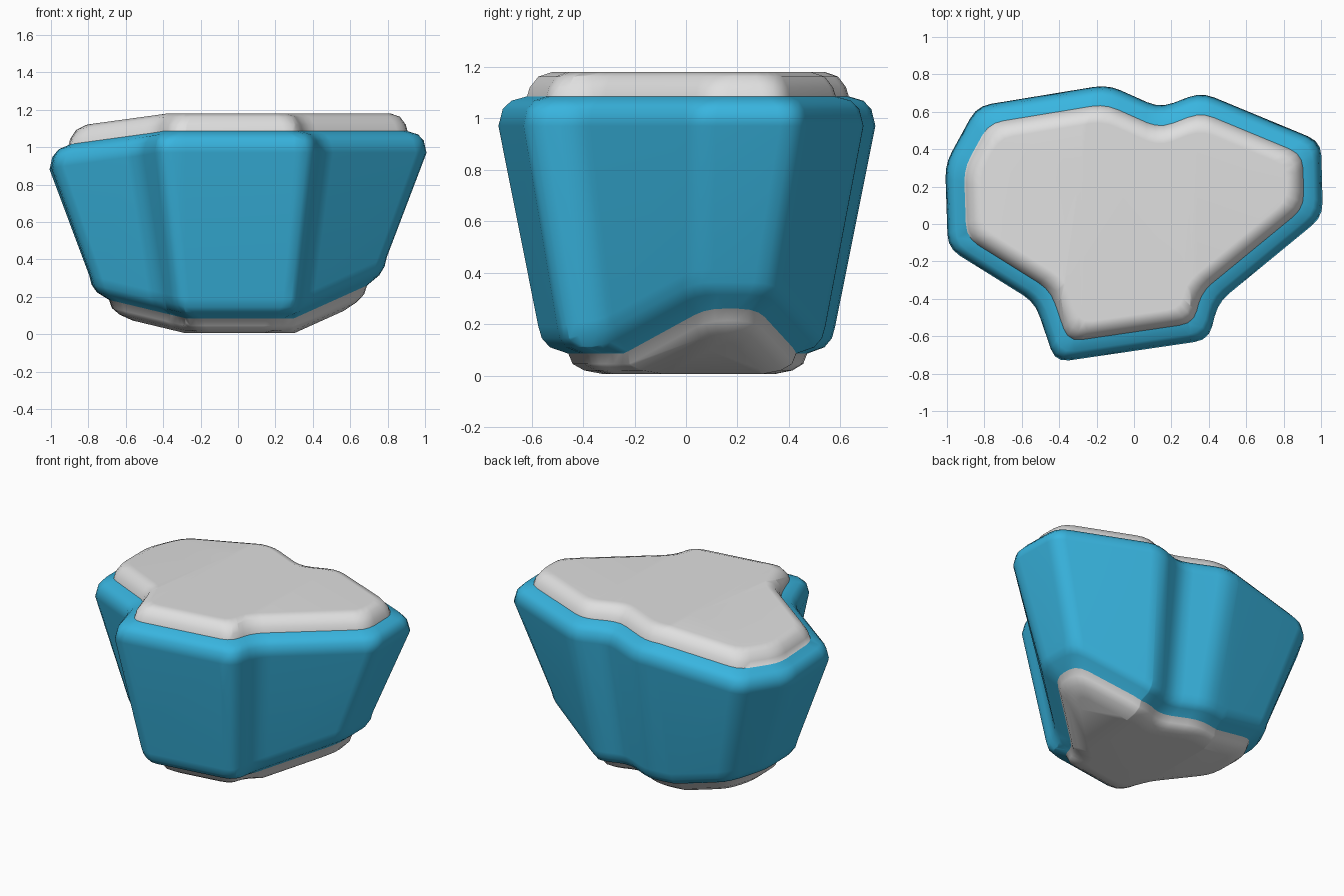
import bpy, bmesh
from mathutils import Vector

if "Cube" in bpy.data.objects:
    bpy.data.objects.remove(bpy.data.objects["Cube"])


def material(name, rgb):
    m = bpy.data.materials.new(name)
    m.diffuse_color = (*rgb, 1)
    m.use_nodes = True
    m.node_tree.nodes["Principled BSDF"].inputs["Base Color"].default_value = m.diffuse_color
    return m


# Sharp outline at the widest level, counter-clockwise
OUTLINE = [Vector(p) for p in (
    (-0.42, -0.74), (0.40, -0.62), (0.45, -0.42), (1.01, 0.04), (1.0, 0.44),
    (0.36, 0.705), (0.14, 0.62), (-0.14, 0.745), (-0.84, 0.63),
    (-1.01, 0.32), (-0.995, -0.13), (-0.53, -0.42))]

# Layers: scale, inset, height
LAYERS = [
    (0.79, 0.23, 0.005), (0.79, 0.16, 0.02), (0.79, 0.12, 0.045), (0.79, 0.105, 0.085),
    (0.79, 0.04, 0.11), (0.79, 0.012, 0.145), (0.79, 0.0, 0.19),
    (1.0, 0.0, 0.97), (1.0, 0.015, 1.035), (1.0, 0.045, 1.068), (1.0, 0.10, 1.085),
    (1.0, 0.11, 1.12), (1.0, 0.14, 1.162), (1.0, 0.19, 1.18)]
LOW, HIGH = 0.19, 0.97


def inset(points, d):
    """Move every edge of the polygon inwards by d."""
    out = []
    for i, p in enumerate(points):
        a = (p - points[i - 1]).normalized()
        b = (points[(i + 1) % len(points)] - p).normalized()
        na, nb = Vector((-a.y, a.x)), Vector((-b.y, b.x))
        out.append(p + (na + nb) * d / (1 + na.dot(nb)))
    return out


def rounded(points, r=0.075, steps=4):
    """Replace every corner with a short curve."""
    out = []
    for i, p in enumerate(points):
        a, b = points[i - 1] - p, points[(i + 1) % len(points)] - p
        pa = p + a.normalized() * min(r, a.length * 0.4)
        pb = p + b.normalized() * min(r, b.length * 0.4)
        for k in range(steps):
            t = k / (steps - 1)
            out.append(pa * (1 - t) ** 2 + p * 2 * t * (1 - t) + pb * t * t)
    return out


# Rock body: stacked outline layers
bm = bmesh.new()
rings = []
for s, d, z in LAYERS:
    pts = rounded(inset([p * s for p in OUTLINE], d))
    rings.append([bm.verts.new((p.x, p.y, z)) for p in pts])
n = len(rings[0])
for k in range(len(rings) - 1):
    for i in range(n):
        j = (i + 1) % n
        f = bm.faces.new((rings[k][i], rings[k][j], rings[k + 1][j], rings[k + 1][i]))
        f.material_index = 0 if 3 <= k < 10 else 1   # blue wall, grey caps
bm.faces.new(rings[-1]).material_index = 1
bm.faces.new(rings[0][::-1]).material_index = 1

# Fold lines where the top and the underside tilt
for co, no in (((-0.33, 0, 0), (1, -0.15, 0)), ((-0.28, 0, 0), (1, 0, 0)), ((0.3, 0, 0), (1, 0, 0))):
    bmesh.ops.bisect_plane(bm, geom=bm.verts[:] + bm.edges[:] + bm.faces[:], dist=1e-4,
                           plane_co=co, plane_no=no)

# Tilt the left of the top down, and both ends of the underside up
for v in bm.verts:
    w = min(1, max(0, (v.co.z - LOW) / (HIGH - LOW)))
    drop = -0.125 * max(0, -0.33 + 0.15 * v.co.y - v.co.x)
    rise = 0.24 * max(0, -v.co.x - 0.28) + 0.45 * max(0, v.co.x - 0.3)
    v.co.z += w * drop + (1 - w) * rise

bmesh.ops.recalc_face_normals(bm, faces=bm.faces[:])
mesh = bpy.data.meshes.new("rock")
bm.to_mesh(mesh)
bm.free()
rock = bpy.data.objects.new("rock", mesh)
bpy.context.collection.objects.link(rock)
mesh.materials.append(material("blue", (0.04, 0.46, 0.74)))
mesh.materials.append(material("light grey", (0.74, 0.74, 0.74)))
bpy.context.view_layer.objects.active = rock
rock.select_set(True)
bpy.ops.object.shade_smooth_by_angle(angle=0.9)
mod = rock.modifiers.new("even shading", 'WEIGHTED_NORMAL')
mod.keep_sharp = True
